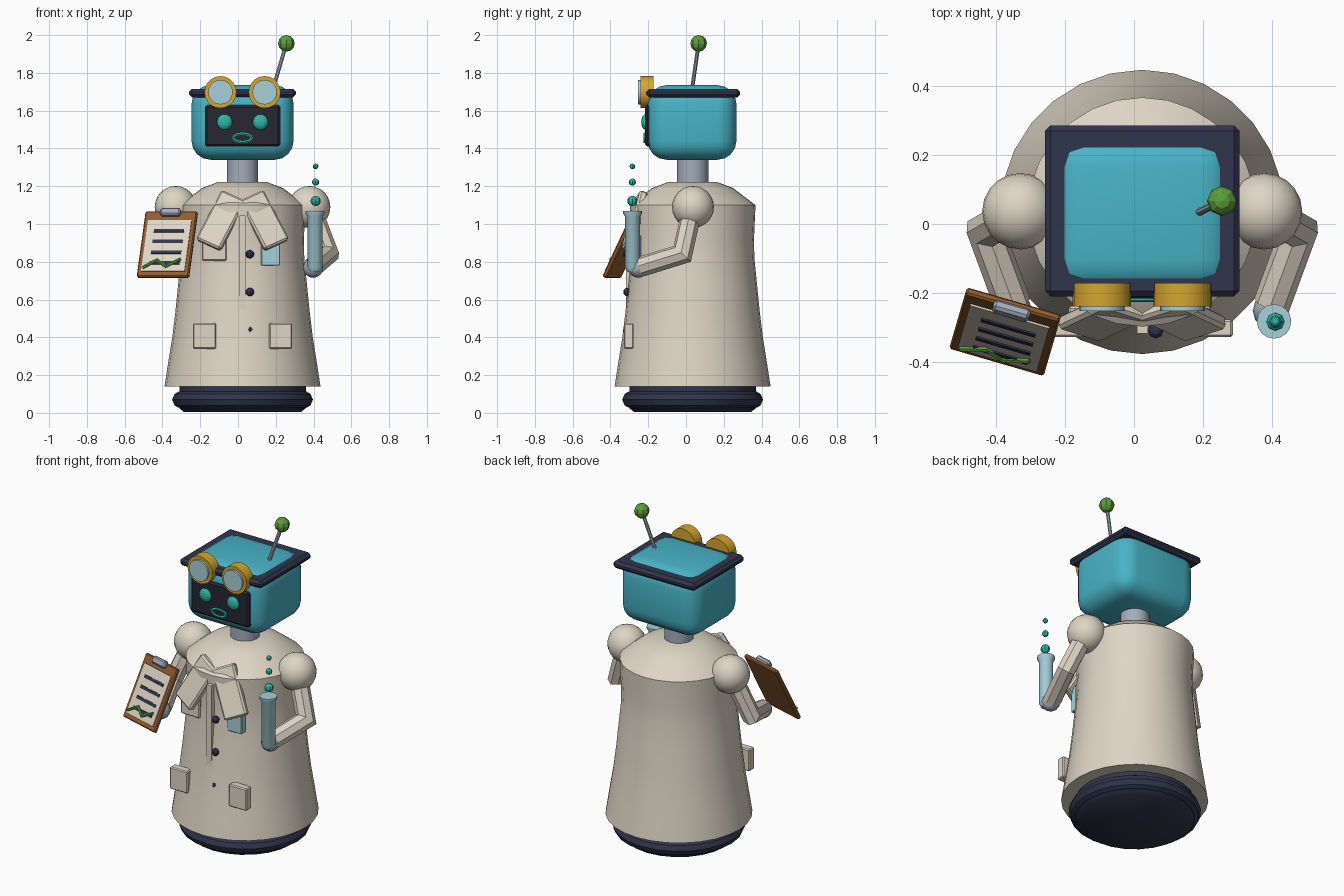
import bpy, bmesh, math
from mathutils import Matrix, Vector

if "Cube" in bpy.data.objects:
    bpy.data.objects.remove(bpy.data.objects["Cube"])

CX, CY = 0.024, 0.035  # body axis


def mat(name, r, g, b):
    m = bpy.data.materials.new(name)
    lin = [((c / 255 + 0.055) / 1.055) ** 2.4 for c in (r, g, b)]
    m.diffuse_color = (*lin, 1)
    m.use_nodes = True
    m.node_tree.nodes["Principled BSDF"].inputs["Base Color"].default_value = m.diffuse_color
    return m


TEAL = mat("teal", 72, 180, 199)
CREAM = mat("cream", 222, 213, 197)
NAVY = mat("navy", 48, 53, 76)
SCREEN = mat("screen_black", 38, 39, 50)
YELLOW = mat("yellow", 212, 166, 48)
GREEN = mat("green", 92, 158, 60)
GLASS = mat("pale_glass", 168, 208, 217)
GREY = mat("blue_grey", 164, 173, 188)
BROWN = mat("brown", 146, 92, 48)
MINT = mat("mint", 46, 182, 165)


def finish(bm, name, material, smooth=None, matrix=None):
    bmesh.ops.recalc_face_normals(bm, faces=bm.faces)
    me = bpy.data.meshes.new(name)
    bm.to_mesh(me)
    bm.free()
    ob = bpy.data.objects.new(name, me)
    bpy.context.collection.objects.link(ob)
    me.materials.append(material)
    if matrix:
        ob.matrix_world = matrix
    if smooth:
        bpy.ops.object.select_all(action='DESELECT')
        bpy.context.view_layer.objects.active = ob
        ob.select_set(True)
        bpy.ops.object.shade_smooth_by_angle(angle=math.radians(smooth))
    return ob


def box(name, c, size, material, bevel=0.0, seg=1, rot=None, smooth=None):
    bm = bmesh.new()
    bmesh.ops.create_cube(bm, size=1, matrix=Matrix.Diagonal((*size, 1)))
    if bevel:
        bmesh.ops.bevel(bm, geom=bm.edges[:], offset=bevel, segments=seg,
                        profile=0.5, affect='EDGES')
    m = Matrix.Translation(c) @ (rot or Matrix())
    return finish(bm, name, material, smooth, m)


def ball(name, c, r, material, u=8, v=6, scale=(1, 1, 1), smooth=None):
    bm = bmesh.new()
    bmesh.ops.create_uvsphere(bm, u_segments=u, v_segments=v, radius=r)
    return finish(bm, name, material, smooth,
                  Matrix.Translation(c) @ Matrix.Diagonal((*scale, 1)))


def lathe(name, c, profile, material, n=24, smooth=40, rot=None):
    """Closed turned shape from (radius, height) pairs."""
    bm = bmesh.new()
    rings = [[bm.verts.new((r * math.cos(2 * math.pi * i / n),
                            r * math.sin(2 * math.pi * i / n), z))
              for i in range(n)] for r, z in profile]
    for a, b in zip(rings, rings[1:]):
        for i in range(n):
            j = (i + 1) % n
            bm.faces.new((a[i], a[j], b[j], b[i]))
    bm.faces.new(rings[0])
    bm.faces.new(rings[-1])
    return finish(bm, name, material, smooth, Matrix.Translation(c) @ (rot or Matrix()))


def tube(name, pts, r, material, n=8, closed=False, matrix=None, smooth=None):
    """Sweep of a regular polygon along a path with mitred joints."""
    pts = [Vector(p) for p in pts]
    bm, rings, k = bmesh.new(), [], len(pts)
    ref = (pts[1] - pts[0]).cross(pts[2 % k] - pts[0])
    ref = ref.normalized() if ref.length > 1e-6 else Vector((0, 1, 0))
    for i, p in enumerate(pts):
        a = pts[i - 1] if i or closed else p
        b = pts[(i + 1) % k] if i < k - 1 or closed else p
        d0, d1 = (p - a).normalized(), (b - p).normalized()
        t = (d0 + d1).normalized()
        side = t.cross(ref).normalized()
        up = side.cross(t)
        mitre = 1 / max(0.5, t.dot(d1 if d1.length else d0))
        rings.append([bm.verts.new(p + side * r * mitre * math.cos(w) + up * r * math.sin(w))
                      for w in (2 * math.pi * (j + 0.5) / n for j in range(n))])
    for i in range(k if closed else k - 1):
        a, b = rings[i], rings[(i + 1) % k]
        for j in range(n):
            q = (j + 1) % n
            bm.faces.new((a[j], a[q], b[q], b[j]))
    if not closed:
        bm.faces.new(rings[0])
        bm.faces.new(rings[-1])
    return finish(bm, name, material, smooth, matrix)


FRONT = Matrix.Rotation(math.pi / 2, 4, 'X')  # turns +z to -y

# rolling base with bumper ring
lathe("base", (CX, CY, 0), [(0.31, 0.005), (0.335, 0.025), (0.335, 0.16)], NAVY)
lathe("base_bumper", (CX, CY, 0.07),
      [(0.34, -0.042), (0.36, -0.03), (0.373, 0), (0.36, 0.03), (0.34, 0.042)], NAVY, smooth=20)

# coat body and neck
lathe("coat", (CX, CY, 0),
      [(0.413, 0.14), (0.393, 0.27), (0.372, 0.40), (0.355, 0.54), (0.341, 0.68),
       (0.327, 0.82), (0.325, 0.92), (0.333, 1.10), (0.215, 1.19), (0.13, 1.222)], CREAM, 28, 25)
lathe("neck", (CX, CY, 0), [(0.083, 1.2), (0.083, 1.37)], GREY, 16)

# head, hat brim and screen
box("head", (CX, 0.032, 1.5375), (0.54, 0.47, 0.395), TEAL, 0.1, 4, smooth=40)
box("brim", (CX, 0.038, 1.693), (0.565, 0.497, 0.046), NAVY, 0.016)
box("face_screen", (CX, -0.197, 1.52), (0.40, 0.04, 0.22), SCREEN, 0.012)

# eyes and mouth
for s, side in ((-1, "left"), (1, "right")):
    ball(side + "_eye", (CX + s * 0.095, -0.214, 1.54), 0.042, MINT, 12, 8, (1, 0.55, 1))
tube("mouth", [(CX + 0.048 * math.cos(a), -0.219, 1.456 + 0.022 * math.sin(a))
               for a in (2 * math.pi * i / 16 for i in range(16))], 0.007, MINT, 6, True)

# goggles
for s, side in ((-1, "left"), (1, "right")):
    gx = CX + s * 0.117
    lathe(side + "_goggle", (gx, -0.172, 1.698), [(0.085, 0), (0.085, 0.068)],
          YELLOW, 20, 40, FRONT)
    lathe(side + "_lens", (gx, -0.22, 1.698), [(0.065, 0), (0.065, 0.033)],
          GLASS, 20, 40, FRONT)

# antenna
tube("antenna_rod", [(0.187, 0.033, 1.72), (0.256, 0.067, 1.955)], 0.011, GREY)
ball("antenna_ball", (0.256, 0.067, 1.956), 0.044, GREEN)

# shoulders, bent arms and hands
for s, side in ((-1, "left"), (1, "right")):
    ball(side + "_shoulder", (CX + s * 0.354, 0.037, 1.09), 0.111, CREAM, 20, 12, smooth=60)
    tube(side + "_arm", [(CX + s * 0.36, 0.035, 1.09), (CX + s * 0.455, -0.02, 0.842),
                         (CX + s * 0.376, -0.235, 0.775)], 0.054, CREAM, 8)
    ball(side + "_hand", (CX + s * 0.374, -0.252, 0.768), 0.053, GREY, 12, 8, smooth=60)

# lapels, collar and placket
for s, side in ((-1, "left"), (1, "right")):
    rot = Matrix.Rotation(math.radians(-14), 4, 'X') @ \
        Matrix.Rotation(math.radians(-s * 27), 4, 'Y') @ \
        Matrix.Rotation(math.radians(s * 10), 4, 'Z')
    box(side + "_lapel", (CX + s * 0.113, -0.272, 1.018), (0.145, 0.045, 0.30), CREAM,
        0.01, rot=rot)
box("placket", (CX, -0.298, 0.78), (0.032, 0.04, 0.53), CREAM)
for i, z in enumerate((0.84, 0.64, 0.44)):
    ball("button_%d" % (i + 1), (CX + 0.039, -0.31, z), 0.0225, NAVY, 8, 6)

# pockets
for s, side in ((-1, "left"), (1, "right")):
    box(side + "_pocket", (CX + s * 0.202, -0.303, 0.407), (0.122, 0.052, 0.136), CREAM, 0.006)
box("chest_pocket", (-0.125, -0.265, 0.87), (0.13, 0.052, 0.13), CREAM, 0.006)
box("pocket_cloth", (0.173, -0.262, 0.86), (0.1, 0.045, 0.16), GLASS, 0.004)

# test tube with rising bubbles
lathe("test_tube", (0.407, -0.283, 0),
      [(0.025, 0.745), (0.04, 0.77), (0.04, 1.04), (0.05, 1.055), (0.05, 1.07)], GLASS, 16)
for i, (z, r) in enumerate(((1.122, 0.027), (1.222, 0.019), (1.305, 0.015))):
    ball("bubble_%d" % (i + 1), (0.411, -0.284, z), r, MINT)

# clipboard, laid out flat in its own tilted plane
u = Vector((0.275, -0.08, 0)).normalized()
w = u.cross(Vector((0.055, 0.16, 0.345))).normalized()
v = w.cross(u)
BOARD = Matrix.Translation((-0.374, -0.313, 0.89)) @ Matrix((u, v, w)).transposed().to_4x4()


def on_board(name, x, y, z, size, material, bevel=0.0):
    ob = box(name, (0, 0, 0), size, material, bevel)
    ob.matrix_world = BOARD @ Matrix.Translation((x, y, z))


on_board("clipboard", 0, 0, 0, (0.286, 0.384, 0.024), BROWN, 0.006)
on_board("paper", 0, -0.012, 0.014, (0.24, 0.30, 0.008), CREAM)
on_board("clip", 0, 0.182, 0.02, (0.11, 0.042, 0.032), GREY, 0.008)
for i in range(4):
    on_board("text_line_%d" % (i + 1), 0.005, 0.072 - 0.0625 * i, 0.019,
             (0.165, 0.018, 0.008), NAVY)
tube("chart_line", [(-0.112, -0.146, 0.023), (-0.038, -0.1, 0.023), (0.014, -0.138, 0.023),
                    (0.091, -0.095, 0.023)], 0.008, GREEN, 6, matrix=BOARD)
